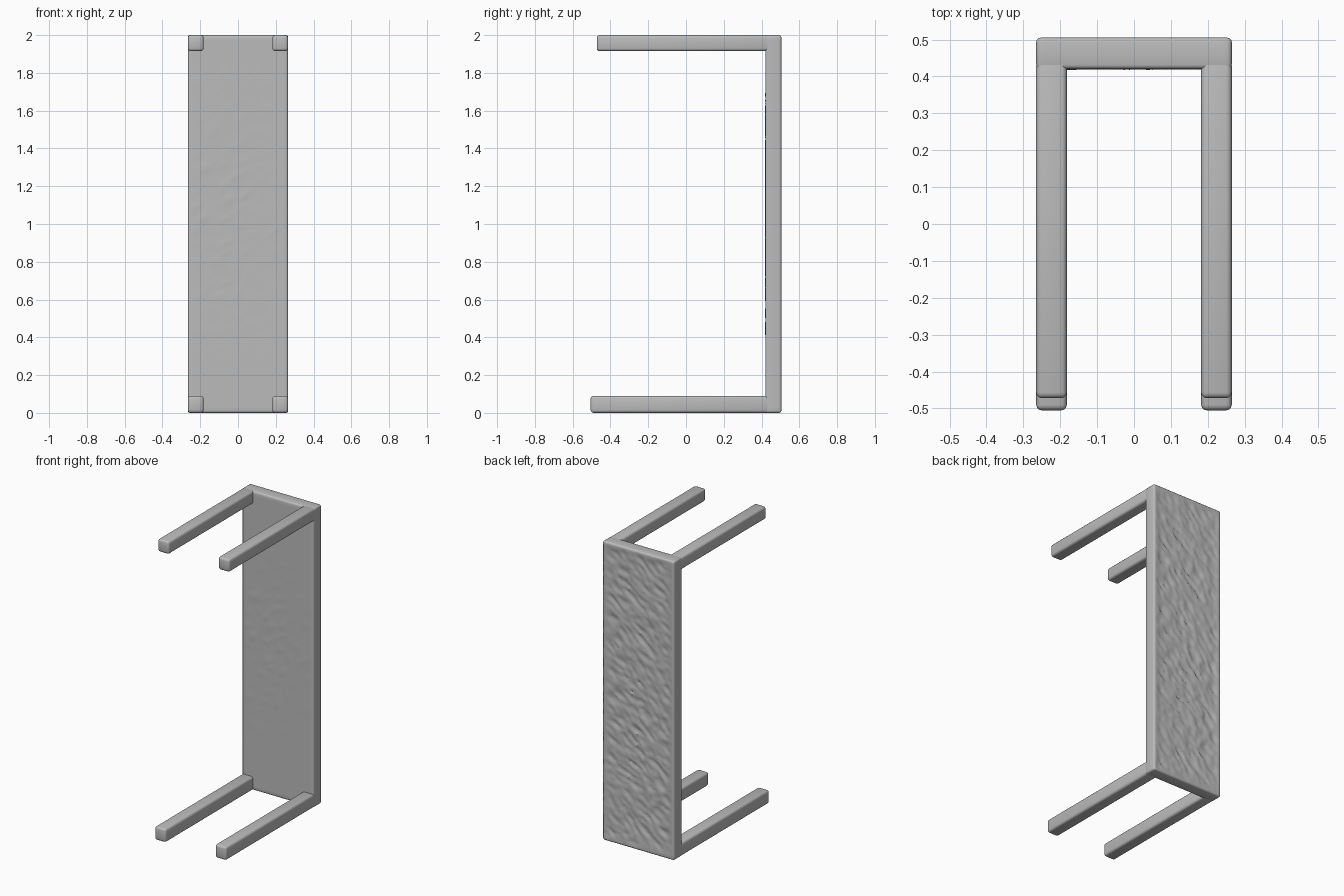
import bpy, bmesh
from mathutils import Vector, noise

if "Cube" in bpy.data.objects:
    bpy.data.objects.remove(bpy.data.objects["Cube"])

grey = bpy.data.materials.new("plain grey")
grey.diffuse_color = (0.5, 0.5, 0.5, 1)
grey.use_nodes = True
grey.node_tree.nodes["Principled BSDF"].inputs["Base Color"].default_value = grey.diffuse_color


def rounded_box(lo, hi, radius):
    """Box between two corners with softened edges."""
    bm = bmesh.new()
    bmesh.ops.create_cube(bm, size=1)
    lo, hi = Vector(lo), Vector(hi)
    for v in bm.verts:
        v.co = Vector(((lo[i] + hi[i]) / 2 + v.co[i] * (hi[i] - lo[i]) for i in range(3)))
    bmesh.ops.bevel(bm, geom=bm.edges[:], offset=radius, segments=3,
                    profile=0.5, affect='EDGES')
    return bm


def finish(bm, name):
    bmesh.ops.recalc_face_normals(bm, faces=bm.faces[:])
    mesh = bpy.data.meshes.new(name)
    bm.to_mesh(mesh)
    bm.free()
    mesh.materials.append(grey)
    ob = bpy.data.objects.new(name, mesh)
    bpy.context.collection.objects.link(ob)
    bpy.ops.object.select_all(action='DESELECT')
    ob.select_set(True)
    bpy.context.view_layer.objects.active = ob
    bpy.ops.object.shade_smooth_by_angle(angle=0.7)
    return ob


# Seat slab standing on end
W, FRONT, BACK, TOP = 0.265, 0.42, 0.505, 2.0
bm = rounded_box((-W, FRONT, 0), (W, BACK, TOP), 0.012)

# Fine cuts across the slab so its broad faces can carry the rough surface
def cut(point, normal):
    bmesh.ops.bisect_plane(bm, geom=bm.verts[:] + bm.edges[:] + bm.faces[:],
                           plane_co=point, plane_no=normal)

NX, NZ = 40, 130
for i in range(1, NX):
    cut((-0.25 + 0.5 * i / NX, 0, 0), (1, 0, 0))
for i in range(1, NZ):
    cut((0, 0, 0.015 + 1.97 * i / NZ), (0, 0, 1))

# Slanted ridges and pits on the back, faint bumps on the front
for v in bm.verts:
    x, y, z = v.co
    edge = min(W - abs(x), z, TOP - z)
    fade = min(1, max(0, (edge - 0.013) / 0.04))
    p = Vector(((x * 0.8 + z * 0.6) * 9, (z * 0.8 - x * 0.6) * 24, 3.0))
    if y > BACK - 1e-4:
        ridge = abs(noise.noise(p)) + 0.5 * abs(noise.noise(p * 2.1))
        v.co.y -= fade * 0.012 * min(1, ridge * 1.4)
    elif y < FRONT + 1e-4:
        patch = max(0, 1 - abs(z - 1.05) / 0.8) * (1 if x < 0.05 else 0.5)
        v.co.y -= fade * patch * 0.004 * max(0, noise.noise(p * 1.3))
finish(bm, "seat_slab")

# Four legs reaching forward, the upper pair slightly shorter
for level, z0, z1, tip in (("lower", 0.0, 0.09, -0.505), ("upper", 1.915, 2.0, -0.472)):
    for side, s in (("left", -1), ("right", 1)):
        xs = sorted((s * 0.182, s * W))
        leg = rounded_box((xs[0], tip, z0), (xs[1], 0.445, z1), 0.015)
        finish(leg, f"{level}_{side}_leg")
